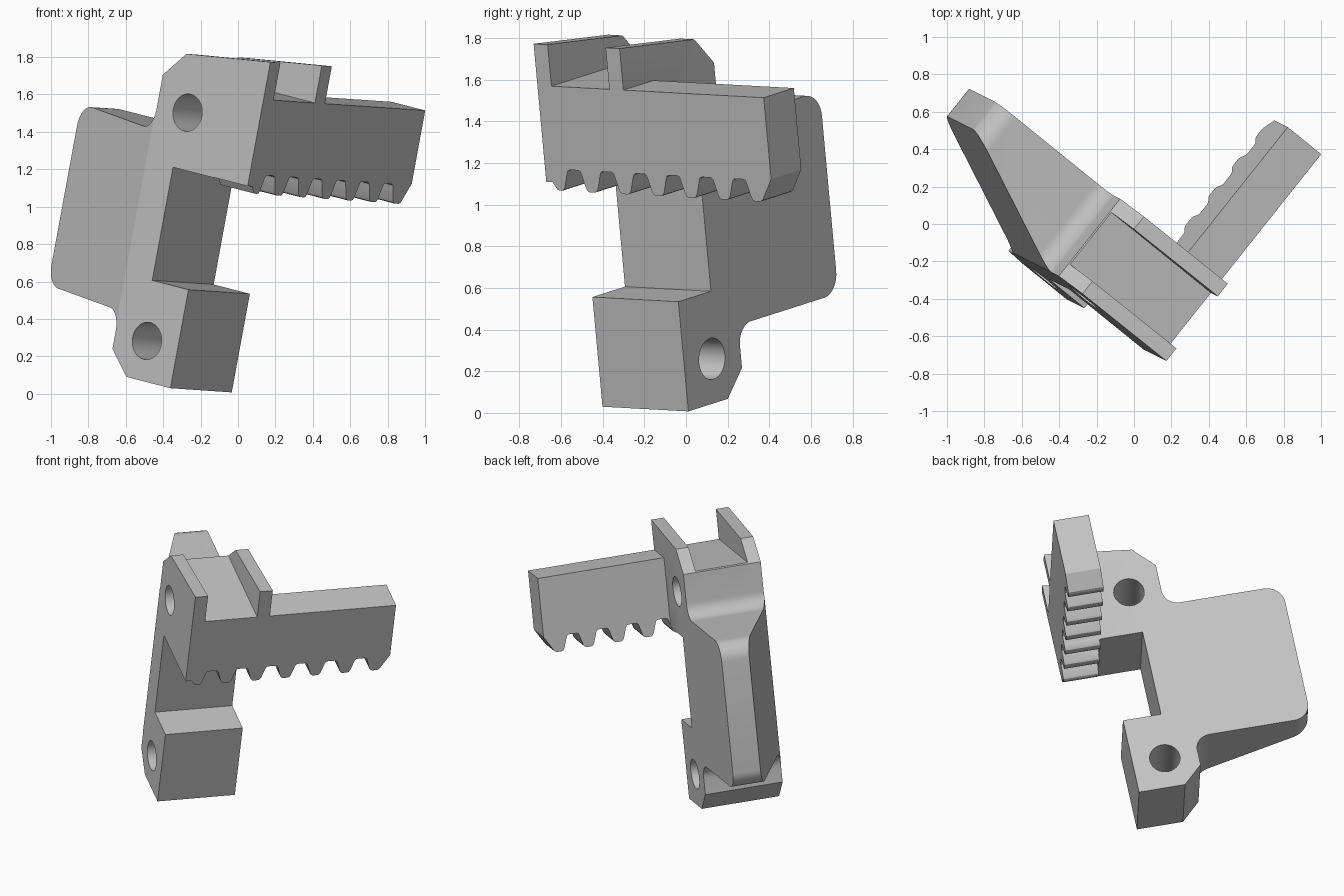
import bpy, bmesh, math
from mathutils import Matrix, Vector

cube = bpy.data.objects.get("Cube")
if cube:
    bpy.data.objects.remove(cube, do_unlink=True)

# Tilted frame of the part: across the profile, along the rack, up
UP = Vector((0.18, -0.09, 0.98)).normalized()
ALONG = Vector((0.622, 0.782, -0.042))
ALONG = (ALONG - UP * ALONG.dot(UP)).normalized()
ACROSS = ALONG.cross(UP)
TILT = Matrix((ACROSS, ALONG, UP)).transposed().to_4x4()

grey = bpy.data.materials.new("plain grey")
grey.use_nodes = True
colour = (0.55, 0.55, 0.55, 1)
grey.diffuse_color = colour
grey.node_tree.nodes["Principled BSDF"].inputs["Base Color"].default_value = colour


def rounded(corners, steps=8):
    """Replace each (x, y, radius) corner with a fillet arc."""
    out = []
    for i, (x, y, r) in enumerate(corners):
        p = Vector((x, y))
        if not r:
            out.append(p)
            continue
        d1 = (Vector(corners[i - 1][:2]) - p).normalized()
        d2 = (Vector(corners[(i + 1) % len(corners)][:2]) - p).normalized()
        half = d1.angle(d2) / 2
        centre = p + (d1 + d2).normalized() * r / math.sin(half)
        s = p + d1 * r / math.tan(half) - centre
        e = p + d2 * r / math.tan(half) - centre
        sweep = math.pi - 2 * half
        for k in range(steps + 1):
            t = k / steps
            out.append(centre + (s * math.sin((1 - t) * sweep) + e * math.sin(t * sweep)) / math.sin(sweep))
    return out


def prism(name, points, axis, low, high):
    """Extrude a flat outline along one local axis (0, 1 or 2)."""
    bm = bmesh.new()
    verts = []
    for p in points:
        co = list(p)
        co.insert(axis, low)
        verts.append(bm.verts.new(co))
    face = bm.faces.new(verts)
    ext = bmesh.ops.extrude_face_region(bm, geom=[face])
    move = Vector((0, 0, 0))
    move[axis] = high - low
    bmesh.ops.translate(bm, vec=move, verts=[g for g in ext["geom"] if isinstance(g, bmesh.types.BMVert)])
    bmesh.ops.recalc_face_normals(bm, faces=bm.faces)
    mesh = bpy.data.meshes.new(name)
    bm.to_mesh(mesh)
    bm.free()
    mesh.materials.append(grey)
    ob = bpy.data.objects.new(name, mesh)
    bpy.context.collection.objects.link(ob)
    return ob


def cut(ob, cutter):
    mod = ob.modifiers.new("cut", "BOOLEAN")
    mod.operation = "DIFFERENCE"
    mod.solver = "EXACT"
    mod.object = cutter
    bpy.context.view_layer.objects.active = ob
    bpy.ops.object.modifier_apply(modifier=mod.name)


FRONT, BACK = -0.54, -0.012
SIDE, FLOOR = 0.235, 1.63

# Bracket body with the wide rounded wing
body = prism("bracket_body", rounded([
    (SIDE, 1.834, 0), (-0.337, 1.764, 0), (-0.47, 1.623, 0), (-0.47, 1.325, 0.1),
    (-1.25, 1.325, 0.12), (-1.25, 0.335, 0.11), (-0.47, 0.335, 0.1), (-0.47, 0.126, 0),
    (-0.341, 0, 0), (-0.034, 0, 0), (-0.034, 0.538, 0), (-0.288, 0.538, 0),
    (-0.288, 1.155, 0), (0, 1.155, 0), (0, 1.1, 0), (SIDE, 1.1, 0)]), 1, FRONT, BACK)

# Rack arm
arm = prism("rack_arm", [(BACK, 1.1), (0.85, 1.1), (0.85, FLOOR), (BACK, FLOOR)], 0, 0, SIDE)

# Cutters: wing taper, top channel, pin holes, tooth gaps
cutters = [
    prism("taper_cutter", [(-0.3, -0.617), (-1.4, -0.134), (-1.4, -0.8), (-0.3, -0.8)], 2, -1, 3),
    prism("channel_cutter", [(-1, FLOOR), (1, FLOOR), (1, 2.5), (-1, 2.5)], 1, -0.454, -0.098)]
for height, across in ((1.459, -0.258), (0.215, -0.249)):
    ring = [(across + 0.1 * math.cos(k * math.pi / 20), height + 0.1 * math.sin(k * math.pi / 20))
            for k in range(40)]
    cutters.append(prism("hole_cutter", ring, 1, -1, 1))

half_gap = [(0.085, 1.117), (0.074, 1.122), (0.065, 1.135), (0.045, 1.2), (0.039, 1.215), (0.028, 1.222)]
gaps = [(-0.6, 1), (-0.6, 1.157), (-0.5, 1.157), (-0.475, 1.12)]
for i in range(6):
    mid = -0.363 + 0.203 * i
    gaps += [(mid - o, h) for o, h in half_gap]
    gaps += [(mid + o, h) for o, h in reversed(half_gap)]
gaps += [(0.77, 1.117), (0.785, 1.124), (0.85, 1.23), (0.9, 1.312), (0.9, 1)]
teeth = prism("tooth_cutter", gaps, 0, -0.003, 0.4)
cutters.append(teeth)

for c in cutters:
    cut(body, c)
cut(arm, teeth)
for c in cutters:
    bpy.data.objects.remove(c, do_unlink=True)

# Tilt into place and shade
for ob in (body, arm):
    ob.data.transform(TILT)
    bpy.ops.object.select_all(action="DESELECT")
    ob.select_set(True)
    bpy.context.view_layer.objects.active = ob
    bpy.ops.object.shade_smooth_by_angle(angle=math.radians(25))
